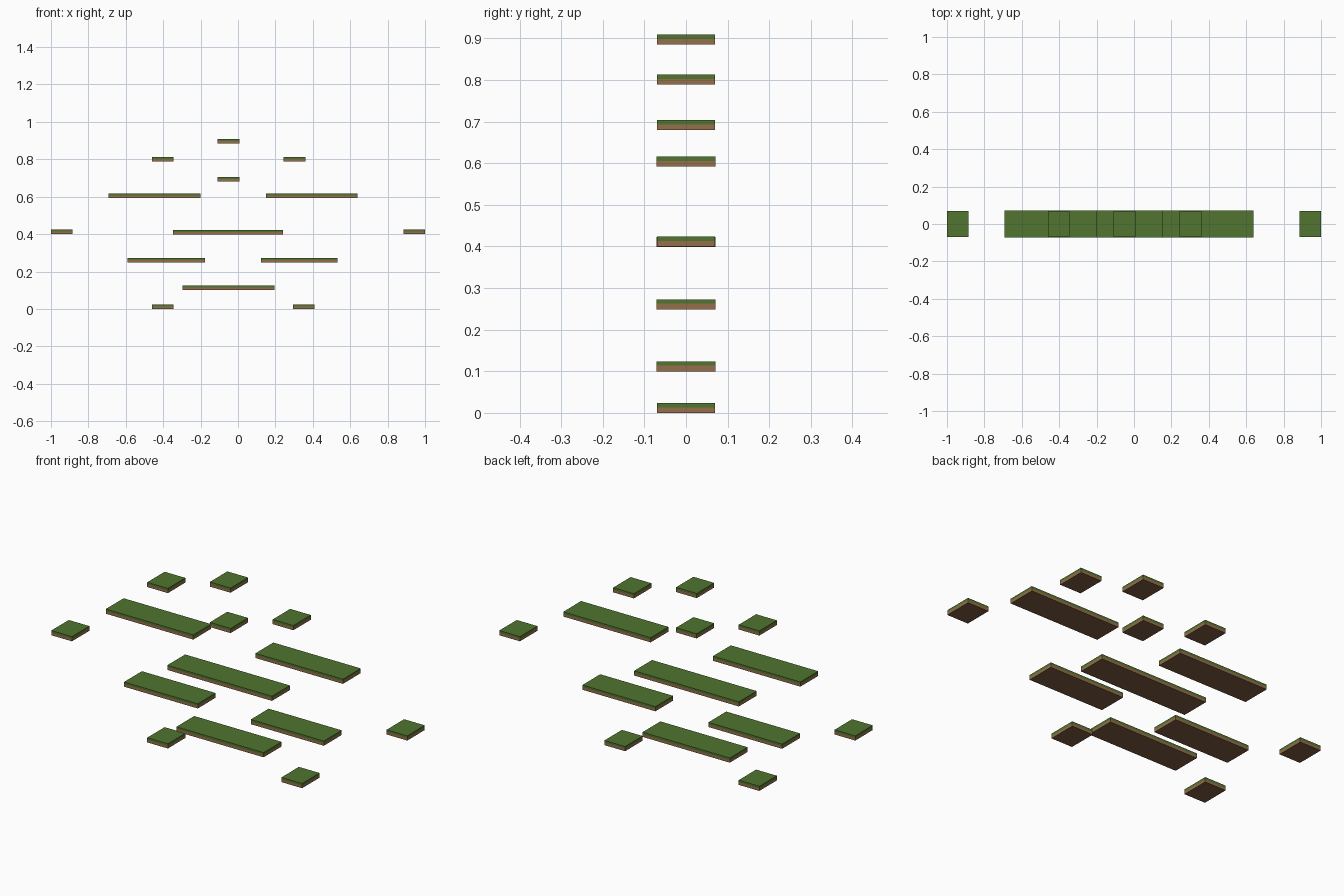
import bpy, bmesh

if "Cube" in bpy.data.objects:
    bpy.data.objects.remove(bpy.data.objects["Cube"])


def srgb(r, g, b):
    def lin(c):
        c /= 255
        return c / 12.92 if c <= 0.04045 else ((c + 0.055) / 1.055) ** 2.4
    return (lin(r), lin(g), lin(b), 1)


def material(name, rgb):
    m = bpy.data.materials.new(name)
    m.diffuse_color = srgb(*rgb)
    m.use_nodes = True
    m.node_tree.nodes["Principled BSDF"].inputs["Base Color"].default_value = m.diffuse_color
    return m


GRASS = material("grass green", (80, 117, 47))
SOIL = material("soil brown", (150, 110, 74))
UNDER = material("underside brown", (126, 93, 66))
THICK = 0.024


def platform(name, x, z, width, depth):
    """Floating slab: grass cap and upper rim, soil rim below, earth underside."""
    bm = bmesh.new()
    bmesh.ops.create_cube(bm, size=1)
    for v in bm.verts:
        v.co = (x + v.co.x * width, v.co.y * depth, z + (v.co.z + 0.5) * THICK)
    # cut the rim where the grass meets the soil
    cut = z + THICK * 0.56
    bmesh.ops.bisect_plane(bm, geom=bm.verts[:] + bm.edges[:] + bm.faces[:],
                           plane_co=(0, 0, cut), plane_no=(0, 0, 1))
    bm.normal_update()
    for f in bm.faces:
        if f.normal.z < -0.5:
            f.material_index = 2
        else:
            f.material_index = 0 if f.calc_center_median().z > cut else 1
    me = bpy.data.meshes.new(name)
    bm.to_mesh(me)
    bm.free()
    for m in (GRASS, SOIL, UNDER):
        me.materials.append(m)
    bpy.context.collection.objects.link(bpy.data.objects.new(name, me))


# small stepping blocks: (x, bottom z)
for x, z in [(-0.403, 0), (0.351, 0), (-0.942, 0.4), (0.942, 0.4),
             (-0.051, 0.68), (-0.403, 0.789), (0.302, 0.789), (-0.051, 0.885)]:
    platform("small_platform", x, z, 0.116, 0.14)

# long ledges: (x, bottom z, width)
for x, z, w in [(-0.051, 0.1, 0.49), (-0.383, 0.249, 0.414), (0.327, 0.249, 0.41),
                (-0.053, 0.399, 0.588), (-0.447, 0.592, 0.491), (0.394, 0.592, 0.491)]:
    platform("long_platform", x, z, w, 0.143)
